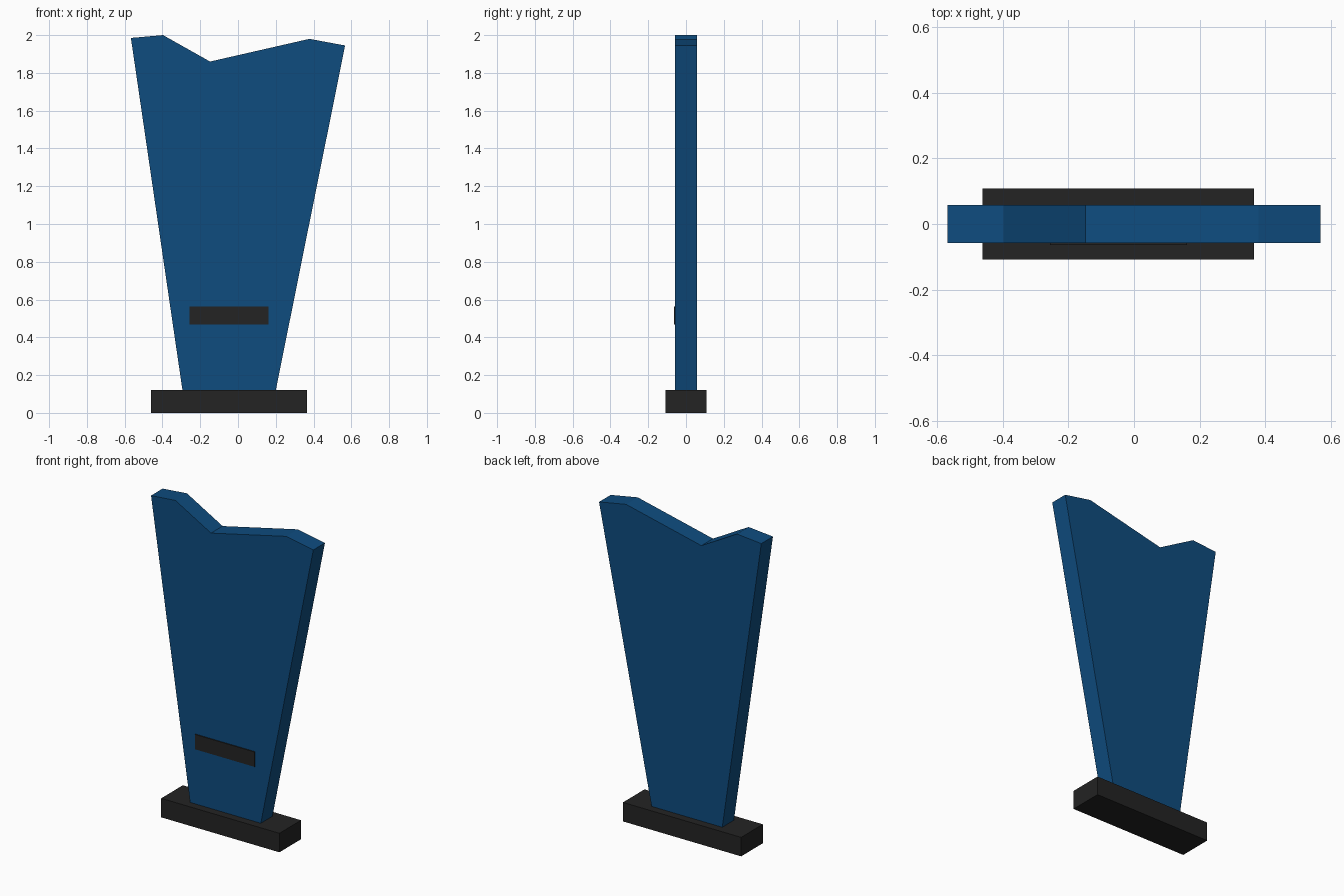
import bpy, bmesh

if "Cube" in bpy.data.objects:
    bpy.data.objects.remove(bpy.data.objects["Cube"])


def material(name, rgb):
    m = bpy.data.materials.new(name)
    m.diffuse_color = (*rgb, 1.0)
    m.use_nodes = True
    m.node_tree.nodes["Principled BSDF"].inputs["Base Color"].default_value = m.diffuse_color
    return m


blue = material("deep blue", (0.0044, 0.072, 0.212))
black = material("charcoal black", (0.017, 0.017, 0.017))


def extrude_profile(name, points, y0, y1, mat):
    """Extrude an (x, z) outline from y0 (front) to y1 (back)."""
    bm = bmesh.new()
    face = bm.faces.new([bm.verts.new((x, y0, z)) for x, z in points])
    ext = bmesh.ops.extrude_face_region(bm, geom=[face])
    moved = [v for v in ext["geom"] if isinstance(v, bmesh.types.BMVert)]
    bmesh.ops.translate(bm, vec=(0, y1 - y0, 0), verts=moved)
    bmesh.ops.recalc_face_normals(bm, faces=bm.faces)
    mesh = bpy.data.meshes.new(name)
    bm.to_mesh(mesh)
    bm.free()
    mesh.materials.append(mat)
    obj = bpy.data.objects.new(name, mesh)
    bpy.context.collection.objects.link(obj)
    return obj


def rect(x0, x1, z0, z1):
    return [(x0, z0), (x1, z0), (x1, z1), (x0, z1)]


# Plinth
extrude_profile("base", rect(-0.461, 0.365, 0.0, 0.12), -0.108, 0.108, black)

# Tapered slab with a notched top edge
extrude_profile("sign_panel", [
    (-0.294, 0.12), (0.20, 0.12), (0.567, 1.945), (0.378, 1.98),
    (-0.148, 1.86), (-0.397, 2.0), (-0.567, 1.985)], -0.058, 0.058, blue)

# Thin plaque on the front
extrude_profile("front_plaque", rect(-0.256, 0.161, 0.468, 0.562), -0.064, -0.058, black)
